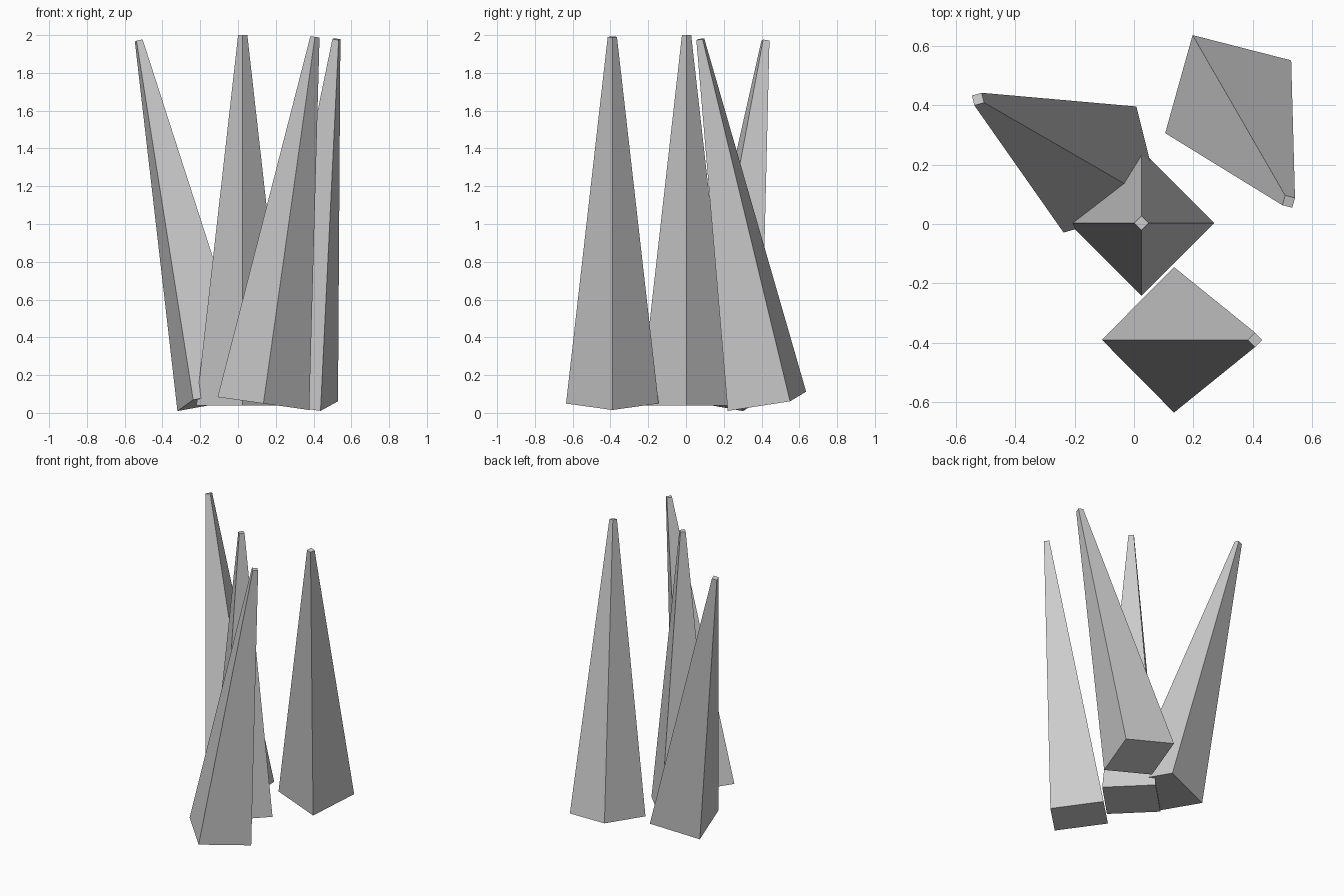
import bpy
from math import radians
from mathutils import Matrix

if "Cube" in bpy.data.objects:
    bpy.data.objects.remove(bpy.data.objects["Cube"])

LENGTH, BASE_R, TIP_R, MID_Z = 1.96, 0.245, 0.0245, 1.02


def spike(name, x, y, heading=0, tilt=0):
    """Four-sided tapered spike, leaning by tilt towards heading about its middle."""
    bpy.ops.mesh.primitive_cone_add(vertices=4, radius1=BASE_R, radius2=TIP_R,
                                    depth=LENGTH, end_fill_type='NGON')
    ob = bpy.context.object
    ob.name = name
    ob.matrix_world = (Matrix.Translation((x, y, MID_Z))
                       @ Matrix.Rotation(radians(heading), 4, 'Z')
                       @ Matrix.Rotation(radians(tilt), 4, 'Y'))
    return ob


# Upright centre spike and three leaning ones around it
spike("centre_spike", 0.025, 0.003)
spike("front_spike", 0.271, -0.39, 0, 8)
spike("left_spike", -0.32, 0.302, 150, 14)
spike("right_spike", 0.419, 0.252, -60, 12)
